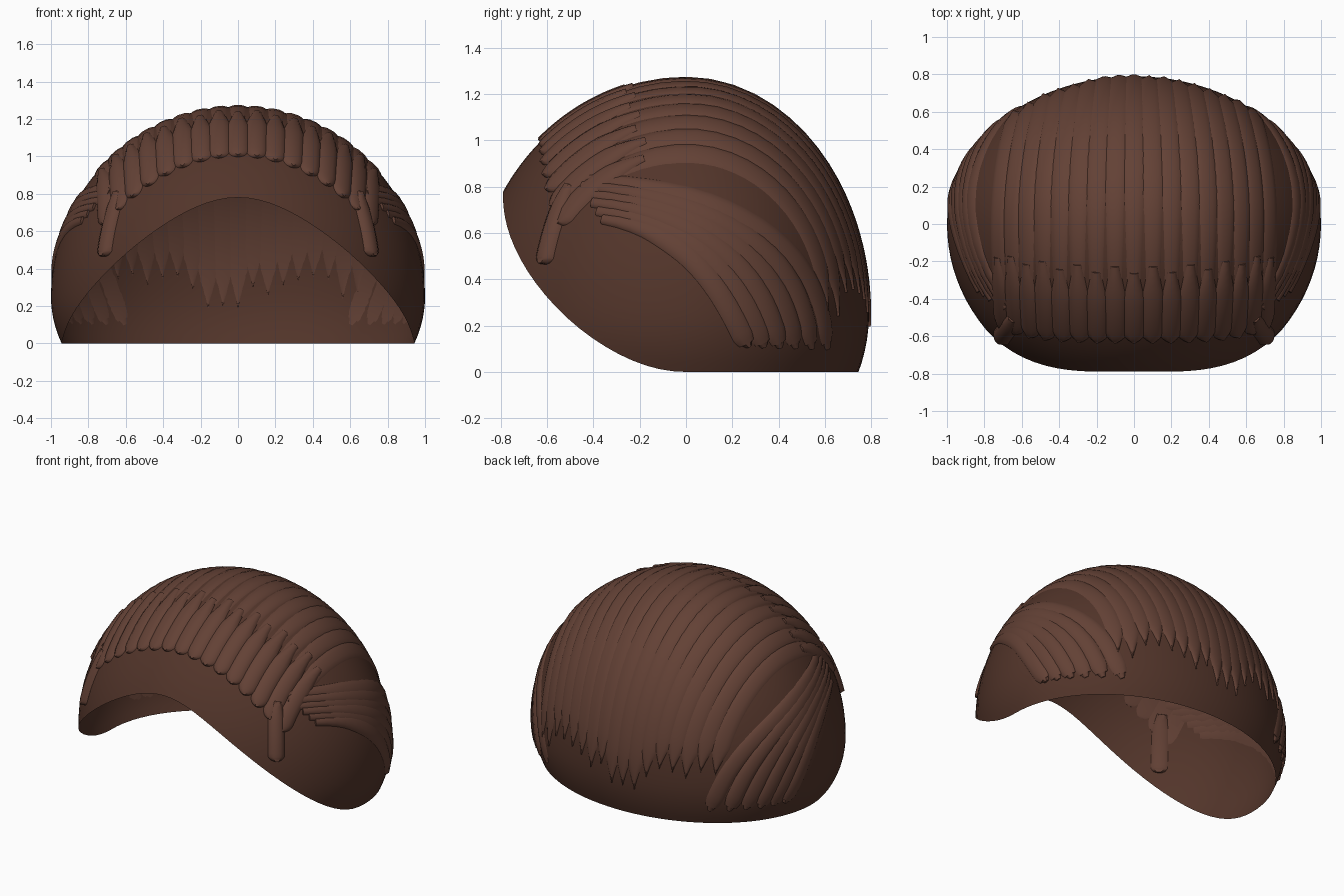
import bpy, bmesh, random
from math import sin, cos, pi, sqrt, radians, asin
from mathutils import Vector
from mathutils.geometry import interpolate_bezier

if "Cube" in bpy.data.objects:
    bpy.data.objects.remove(bpy.data.objects["Cube"])

random.seed(4)
CZ = 0.25


def radii(p):
    return 1.0, (0.925 if p.y < 0 else 0.79), (1.015 if p.z > CZ else 0.75)


def project(p, lift=0.0):
    """Push a point onto the egg-shaped scalp and lift it along the normal."""
    a, b, c = radii(p)
    d = Vector((p.x, p.y, p.z - CZ))
    d /= sqrt((d.x / a) ** 2 + (d.y / b) ** 2 + (d.z / c) ** 2)
    n = Vector((d.x / a ** 2, d.y / b ** 2, d.z / c ** 2)).normalized()
    return Vector((d.x, d.y, d.z + CZ)) + n * lift, n


def material(name, rgb):
    m = bpy.data.materials.new(name)
    m.diffuse_color = (*rgb, 1)
    m.use_nodes = True
    m.node_tree.nodes["Principled BSDF"].inputs["Base Color"].default_value = m.diffuse_color
    return m


BASE = material("dark_brown", (0.085, 0.035, 0.023))
LOCK = material("brown", (0.125, 0.053, 0.036))


def finish(name, bm, mat):
    bmesh.ops.recalc_face_normals(bm, faces=bm.faces)
    me = bpy.data.meshes.new(name)
    bm.to_mesh(me)
    bm.free()
    me.materials.append(mat)
    ob = bpy.data.objects.new(name, me)
    bpy.context.collection.objects.link(ob)
    bpy.context.view_layer.objects.active = ob
    ob.select_set(True)
    bpy.ops.object.shade_smooth_by_angle(angle=radians(45))
    ob.select_set(False)
    return ob


def bridge(bm, rows, closed):
    for r0, r1 in zip(rows, rows[1:]):
        n = len(r0)
        for i in range(n if closed else n - 1):
            j = (i + 1) % n
            bm.faces.new((r0[i], r0[j], r1[j], r1[i]))


def add_lock(bm, path, width, thick, depth=0.002):
    """Shallow closed lens swept along a path; width is a function of 0..1."""
    rows = []
    last = len(path) - 1
    for k, p in enumerate(path):
        t = k / last
        tangent = path[min(k + 1, last)] - path[max(k - 1, 0)]
        c, n = project(p)
        side = tangent.cross(n).normalized()
        w = width(t)
        row = []
        for s in (-1, -0.85, -0.4, 0.4, 0.85, 1):
            h = thick * (1 - abs(s) ** 3)
            row.append(bm.verts.new(project(c + side * w * s, h)[0]))
        for s in (0.6, -0.6):
            row.append(bm.verts.new(project(c + side * w * s, -depth)[0]))
        rows.append(row)
    bridge(bm, rows, True)
    bm.faces.new(rows[0])
    bm.faces.new(rows[-1])


def arc_path(b, a0, a1, steps):
    """Front-to-back arc across the head in a plane of constant x = sin(b)."""
    out = []
    for i in range(steps + 1):
        # steps bunch together near the tip so it can be rounded
        a = a0 + (a1 - a0) * sin(pi / 2 * i / steps)
        out.append(project(Vector((sin(b), cos(b) * sin(a), CZ + cos(b) * cos(a))))[0])
    return out


def side_path(ctrl, sgn, steps):
    """Bezier in side view (y, z) laid onto the left or right of the head."""
    pts = interpolate_bezier(*[Vector((y, z, 0)) for y, z in ctrl], 60)
    out = []
    for i in range(steps + 1):
        q = pts[round(59 * sin(pi / 2 * i / steps))]
        _, b, c = radii(Vector((0, q.x, q.y)))
        x = sqrt(max(0.01, 1 - (q.x / b) ** 2 - ((q.y - CZ) / c) ** 2))
        out.append(Vector((sgn * x, q.x, q.y)))
    return out


def round_tip(w, tip=0.12, root=0.35, start=0.45):
    def f(t):
        s = 2 * asin(min(t, 1)) / pi      # bunched parameter is undone below
        u = sin(pi / 2 * t)
        r = min(1, start + (1 - start) * u / root)
        e = max(0, (u - (1 - tip)) / tip)
        return w * r * max(0.12, sqrt(max(0, 1 - e * e)))
    return f


def point_tip(w):
    def f(t):
        u = sin(pi / 2 * t)
        return w * min(1, 0.7 + u) * max(0.03, min(1, (1 - u) / 0.13))
    return f


# Scalp: open shell with arched face opening and flat hem at the back
bm = bmesh.new()
seg, rings = 96, 32
rows = []
for j in range(1, rings + 1):
    row = []
    for i in range(seg):
        ph = 2 * pi * i / seg
        z_end = 0.78 * max(0, cos(ph)) ** 2.05
        q = (z_end - CZ) / (1.015 if z_end > CZ else 0.75)
        a = (pi / 2 - asin(q)) * j / rings
        v = Vector((sin(a) * sin(ph), -sin(a) * cos(ph), cos(a)))
        v.y *= 0.925 if v.y < 0 else 0.79
        v.z = CZ + v.z * (1.015 if v.z > 0 else 0.75)
        row.append(bm.verts.new(v))
    rows.append(row)
bridge(bm, rows, True)
top = bm.verts.new((0, 0, CZ + 1.015))
for i in range(seg):
    bm.faces.new((top, rows[0][i], rows[0][(i + 1) % seg]))
finish("scalp", bm, BASE)

# Fringe: rounded locks combed forward; crown: pointed locks combed back
fringe, crown = bmesh.new(), bmesh.new()
for i in range(-8, 9):
    b = radians(5.8 * i)
    k = abs(i) / 8
    tip = radians(40 + 15 * k ** 2)
    add_lock(fringe, arc_path(b, radians(-15 + 2 * (i % 2)), -tip, 18),
             round_tip(0.057, 0.14), 0.02)
    end = radians(random.uniform(84, 97) - 6 * k)
    add_lock(crown, arc_path(b, radians(-17 - 28 * k ** 3), end, 30), point_tip(0.056), 0.010)
finish("fringe_locks", fringe, LOCK)
finish("crown_locks", crown, LOCK)

# Swept side locks and sideburns, both sides
sides, burns = bmesh.new(), bmesh.new()
upper = ((-0.47, 0.84), (0.0, 0.80), (0.60, 0.66), (0.61, 0.10))
lower = ((-0.36, 0.66), (-0.02, 0.62), (0.13, 0.42), (0.27, 0.11))
for sgn in (-1, 1):
    for i in range(6):
        t = i / 5
        ctrl = [(u[0] + (l[0] - u[0]) * t, u[1] + (l[1] - u[1]) * t)
                for u, l in zip(upper, lower)]
        add_lock(sides, side_path(ctrl, sgn, 24), round_tip(0.052, 0.06), 0.012 + 0.003 * (i % 2))
    burn = ((-0.50, 0.80), (-0.55, 0.72), (-0.59, 0.60), (-0.615, 0.465))
    add_lock(burns, side_path(burn, sgn, 16), round_tip(0.052, 0.07, 0.3, 0.6), 0.03, 0.015)
finish("side_locks", sides, LOCK)
finish("sideburns", burns, LOCK)
